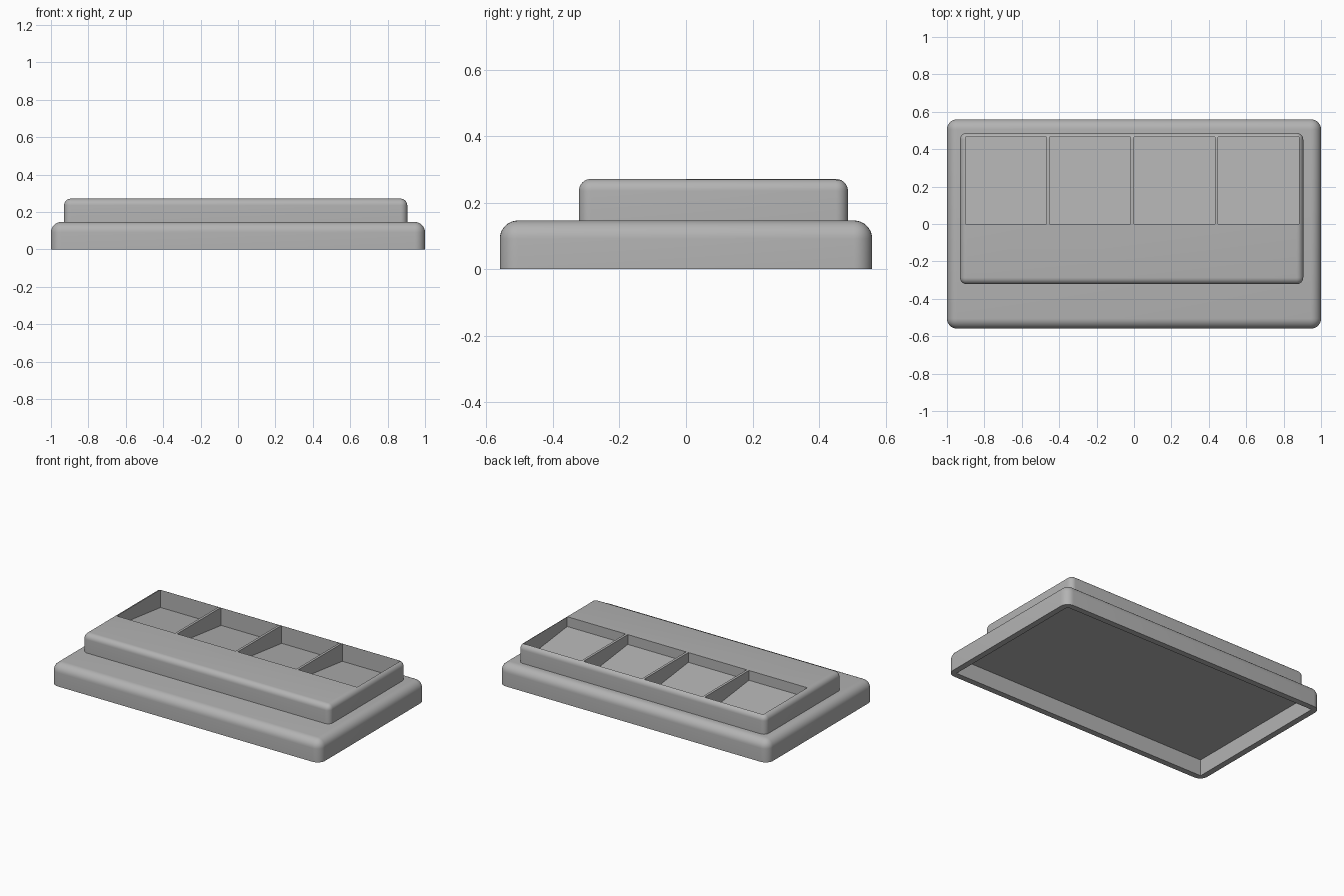
import bpy
import bmesh
from mathutils import Vector

cube = bpy.data.objects.get("Cube")
if cube:
    bpy.data.objects.remove(cube, do_unlink=True)

grey = bpy.data.materials.new("light grey")
grey.use_nodes = True
colour = (0.45, 0.45, 0.45, 1)
grey.diffuse_color = colour
grey.node_tree.nodes["Principled BSDF"].inputs["Base Color"].default_value = colour


def box(name, low, high, radius=0, floor_rise=0):
    """Box between two corners; rounds all but the bottom edges, or raises the front of the floor."""
    low, high = Vector(low), Vector(high)
    bm = bmesh.new()
    bmesh.ops.create_cube(bm, size=1)
    for v in bm.verts:
        at_front, at_bottom = v.co.y < 0, v.co.z < 0
        v.co = (low + high) / 2 + v.co * (high - low)
        if at_front and at_bottom:
            v.co.z += floor_rise
    if radius:
        edges = [e for e in bm.edges if max(v.co.z for v in e.verts) > low.z + radius]
        bmesh.ops.bevel(bm, geom=edges, offset=radius, segments=8, profile=0.5, affect='EDGES')
    mesh = bpy.data.meshes.new(name)
    bm.to_mesh(mesh)
    bm.free()
    mesh.materials.append(grey)
    obj = bpy.data.objects.new(name, mesh)
    bpy.context.collection.objects.link(obj)
    return obj


def carve(obj, cutter):
    """Subtract the cutter and remove it."""
    mod = obj.modifiers.new("carve", 'BOOLEAN')
    mod.operation = 'DIFFERENCE'
    mod.solver = 'EXACT'
    mod.object = cutter
    bpy.context.view_layer.objects.active = obj
    bpy.ops.object.modifier_apply(modifier=mod.name)
    bpy.data.objects.remove(cutter, do_unlink=True)


def smooth(obj):
    bpy.ops.object.select_all(action='DESELECT')
    obj.select_set(True)
    bpy.context.view_layer.objects.active = obj
    bpy.ops.object.shade_smooth_by_angle(angle=0.52)


# Hollow base, open underneath
base = box("base", (-1, -0.56, 0), (1, 0.56, 0.146), 0.055)
carve(base, box("base_hollow", (-0.96, -0.52, -0.1), (0.96, 0.52, 0.109)))

# Raised tray with four compartments, floors sloping down to the back
tray = box("tray", (-0.93, -0.322, 0.14), (0.905, 0.487, 0.271), 0.036)
pitch = 0.4495
for i in range(4):
    left = -0.9 + i * pitch
    carve(tray, box("compartment", (left, 0, 0.15), (left + 0.433, 0.465, 0.4), floor_rise=0.055))

for part in (base, tray):
    smooth(part)
